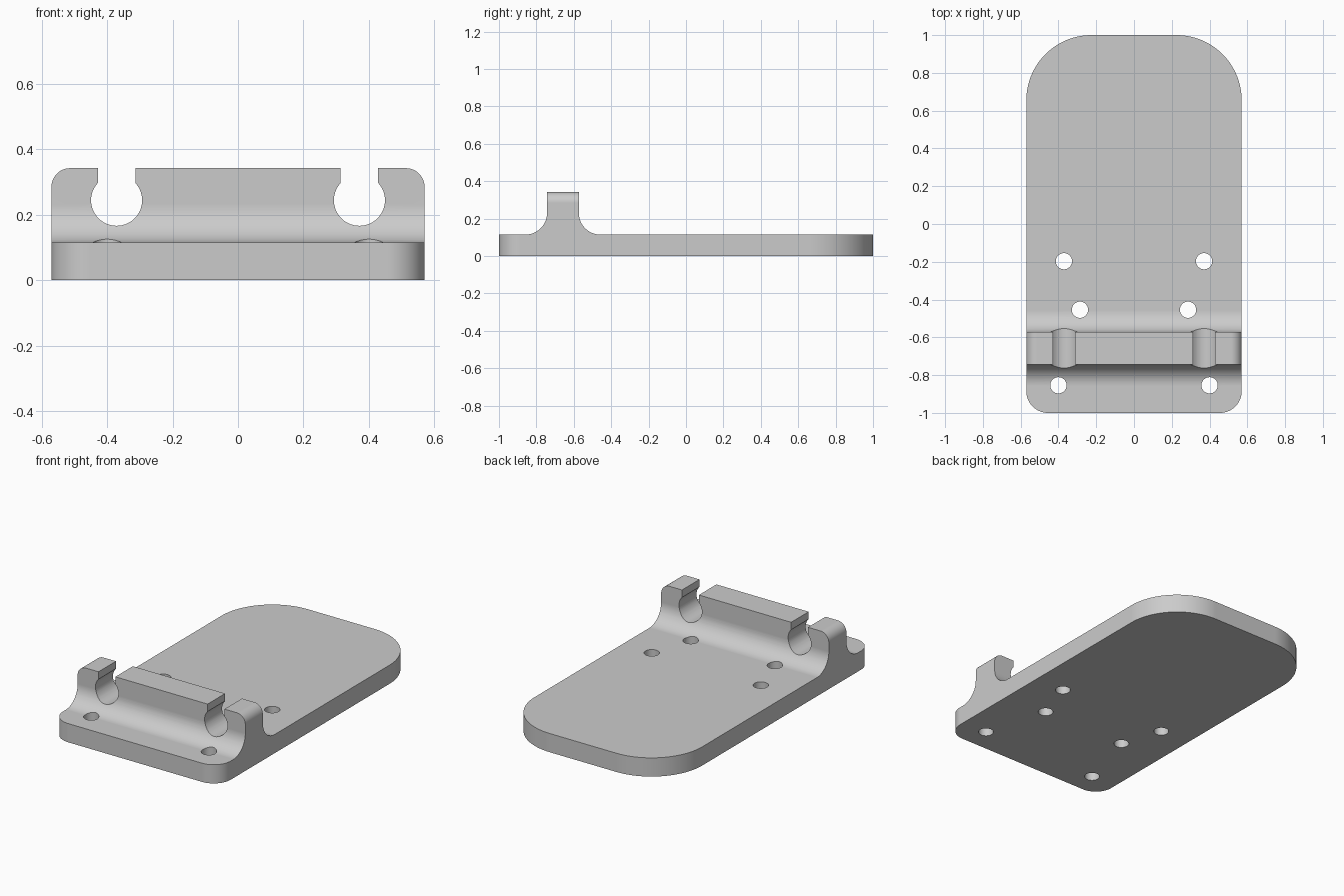
import bpy, bmesh, math
from mathutils import Vector

cube = bpy.data.objects.get("Cube")
if cube:
    bpy.data.objects.remove(cube, do_unlink=True)

HALF_W = 0.57
BASE_T = 0.115
TOP_Z = 0.342
WALL_F, WALL_B = -0.743, -0.573


def rounded(corners, steps=20):
    """Outline from (x, y, radius) right-angle corners, convex or concave."""
    out = []
    for i, (x, y, r) in enumerate(corners):
        p = Vector((x, y))
        if r == 0:
            out.append(p)
            continue
        nxt = corners[(i + 1) % len(corners)]
        a = (Vector(corners[i - 1][:2]) - p).normalized()
        b = (Vector(nxt[:2]) - p).normalized()
        c = p + (a + b) * r
        for k in range(steps + 1):
            t = math.pi / 2 * k / steps
            out.append(c - b * r * math.cos(t) - a * r * math.sin(t))
    return out


def circle(cx, cy, r, n=40, start=0.0, sweep=math.tau):
    full = sweep == math.tau
    return [Vector((cx + r * math.cos(start + sweep * k / n),
                    cy + r * math.sin(start + sweep * k / n)))
            for k in range(n if full else n + 1)]


def prism(name, outline, axis, lo, hi):
    """Extrude a 2D outline along the given axis."""
    place = {"X": lambda u, v, d: (d, u, v),
             "Y": lambda u, v, d: (u, d, v),
             "Z": lambda u, v, d: (u, v, d)}[axis]
    bm = bmesh.new()
    rings = [[bm.verts.new(place(p.x, p.y, d)) for p in outline] for d in (lo, hi)]
    bm.faces.new(rings[0])
    bm.faces.new(rings[1])
    for i in range(len(outline)):
        j = (i + 1) % len(outline)
        bm.faces.new((rings[0][i], rings[0][j], rings[1][j], rings[1][i]))
    bmesh.ops.recalc_face_normals(bm, faces=bm.faces)
    mesh = bpy.data.meshes.new(name)
    bm.to_mesh(mesh)
    bm.free()
    ob = bpy.data.objects.new(name, mesh)
    bpy.context.collection.objects.link(ob)
    return ob


def combine(target, tool, operation):
    """Apply a boolean and discard the helper."""
    mod = target.modifiers.new("cut", "BOOLEAN")
    mod.operation, mod.object, mod.solver = operation, tool, "EXACT"
    bpy.context.view_layer.update()
    deps = bpy.context.evaluated_depsgraph_get()
    mesh = bpy.data.meshes.new_from_object(target.evaluated_get(deps))
    target.modifiers.clear()
    target.data = mesh
    bpy.data.objects.remove(tool, do_unlink=True)


# Front silhouette with the rounded top corners of the clip wall
body = prism("clip_base_plate", rounded([
    (-HALF_W, 0, 0), (HALF_W, 0, 0),
    (HALF_W, TOP_Z, 0.057), (-HALF_W, TOP_Z, 0.057)]), "Y", -1.1, 1.1)

# Side profile: plate and upright wall joined by fillets
combine(body, prism("side_profile", rounded([
    (-1.2, -0.1, 0), (1.2, -0.1, 0), (1.2, BASE_T, 0),
    (WALL_B, BASE_T, 0.115), (WALL_B, 0.5, 0),
    (WALL_F, 0.5, 0), (WALL_F, BASE_T, 0.115), (-1.2, BASE_T, 0)]),
    "X", -0.8, 0.8), "INTERSECT")

# Plan outline: small front corners, large back corners
combine(body, prism("plan_outline", rounded([
    (-HALF_W, -1, 0.115), (HALF_W, -1, 0.115),
    (HALF_W, 1, 0.345), (-HALF_W, 1, 0.345)], 32),
    "Z", -0.2, 0.6), "INTERSECT")

# Keyhole clips and screw holes on both sides
SLOT, CLIP_R = 0.0575, 0.078
gap = math.asin(SLOT / CLIP_R)
for side in (-1, 1):
    cx = side * 0.371
    keyhole = circle(cx, 0.244, CLIP_R, 44, math.pi / 2 + gap, math.tau - 2 * gap)
    keyhole += [Vector((cx + SLOT, 0.6)), Vector((cx - SLOT, 0.6))]
    combine(body, prism("clip_cutter", keyhole, "Y", -1.2, 0.5), "DIFFERENCE")
    for hx, hy in ((0.371, -0.197), (0.286, -0.454), (0.4, -0.854)):
        combine(body, prism("hole_cutter", circle(side * hx, hy, 0.043),
                            "Z", -0.2, 0.6), "DIFFERENCE")

# Single grey plastic
grey = bpy.data.materials.new("light grey")
grey.use_nodes = True
colour = (0.6, 0.6, 0.6, 1)
grey.diffuse_color = colour
grey.node_tree.nodes["Principled BSDF"].inputs["Base Color"].default_value = colour
body.data.materials.clear()
body.data.materials.append(grey)

# Smooth curves, crisp edges, flat faces kept flat
bpy.ops.object.select_all(action="DESELECT")
body.select_set(True)
bpy.context.view_layer.objects.active = body
bpy.ops.object.shade_smooth_by_angle(angle=math.radians(30))
weighted = body.modifiers.new("flat_faces", "WEIGHTED_NORMAL")
weighted.keep_sharp = True
